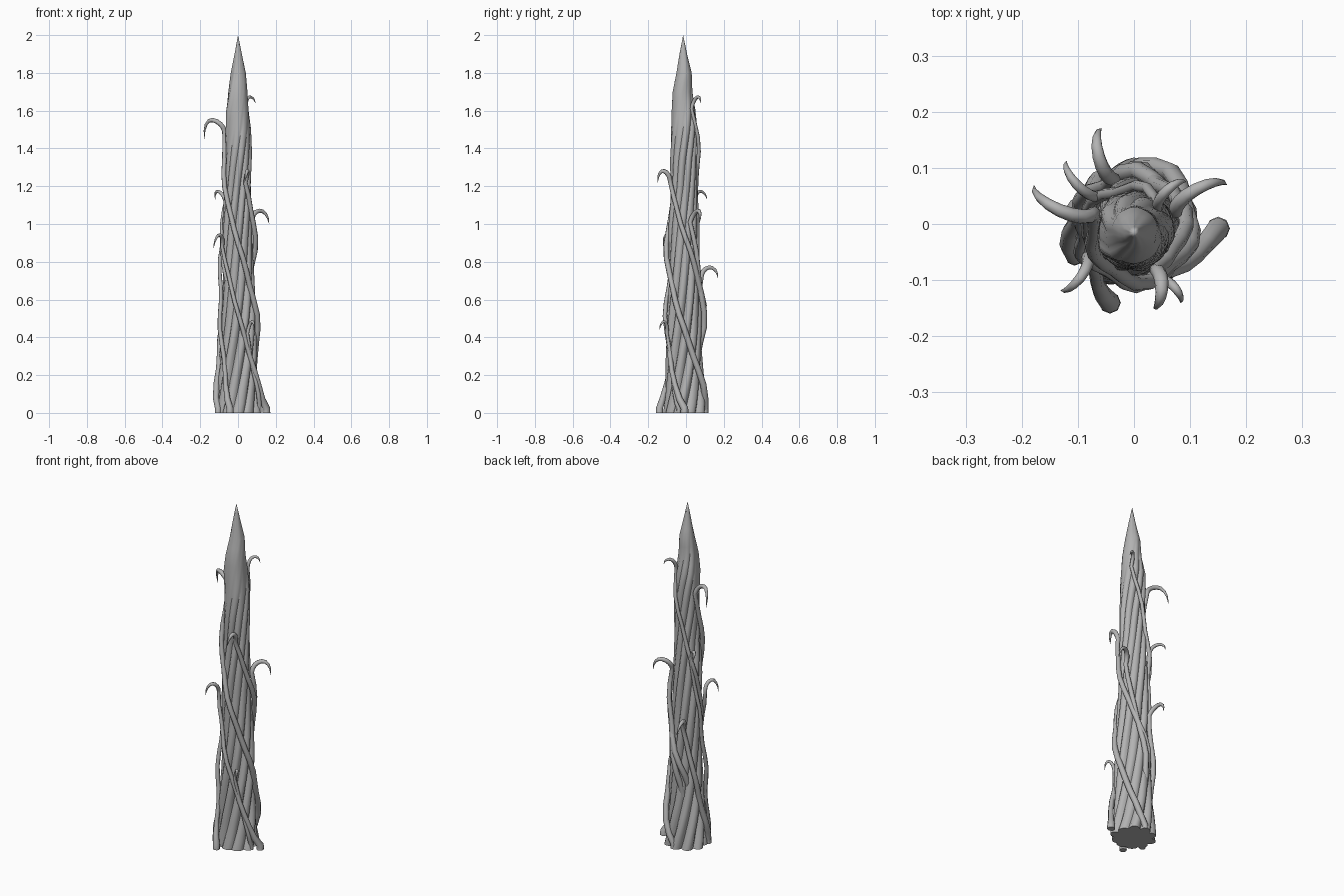
import bpy, bmesh, math, random
from mathutils import Vector

if "Cube" in bpy.data.objects:
    bpy.data.objects.remove(bpy.data.objects["Cube"])

random.seed(4)
grey = bpy.data.materials.new("bark grey")
grey.diffuse_color = (0.45, 0.45, 0.45, 1)
grey.use_nodes = True
grey.node_tree.nodes["Principled BSDF"].inputs["Base Color"].default_value = grey.diffuse_color

# Trunk outline: height, radius, centre x, centre y
OUTLINE = [(0, .12, 0, -.008), (.1, .108, 0, -.006), (.25, .098, 0, -.006), (.45, .092, 0, -.006),
           (.8, .084, 0, -.01), (1.0, .079, 0, -.01), (1.2, .069, 0, -.008), (1.35, .069, 0, -.014),
           (1.5, .068, 0, -.014), (1.6, .064, -.003, -.016), (1.7, .053, 0, -.02),
           (1.8, .041, .002, -.01), (1.9, .02, .001, -.014), (2, 0, 0, -.015)]


def outline(z):
    for a, b in zip(OUTLINE, OUTLINE[1:]):
        if z <= b[0]:
            t = (z - a[0]) / (b[0] - a[0])
            return [a[i] + (b[i] - a[i]) * t for i in (1, 2, 3)]
    return OUTLINE[-1][1:]


def finish(obj, angle):
    obj.data.materials.append(grey)
    bpy.ops.object.select_all(action='DESELECT')
    obj.select_set(True)
    bpy.context.view_layer.objects.active = obj
    bpy.ops.object.shade_smooth_by_angle(angle=math.radians(angle))


# Trunk: twisted bundle of uneven strands closing to a point
def make_trunk():
    lobes, per, rows = 10, 6, 40
    size = [random.uniform(.9, 1.06) for _ in range(lobes)]
    phase = [random.uniform(0, 6.28) for _ in range(lobes)]
    bm = bmesh.new()
    rings = []
    for j in range(rows):
        z = 2 * j / rows
        r, cx, cy = outline(z)
        depth = .17 * min(1, (2 - z) / .9)
        ring = []
        for k in range(lobes * per):
            s, u = divmod(k, per)
            bump = math.sin(math.pi * u / per)
            sway = 1 + .07 * math.sin(6 * z + phase[s]) * bump
            f = (1 - depth + depth * bump ** .7 * size[s]) * sway
            a = 2 * math.pi * k / (lobes * per) + 2.1 * z + .12 * math.sin(4 * z)
            ring.append(bm.verts.new((cx + r * f * math.cos(a), cy + r * f * math.sin(a), z)))
        rings.append(ring)
    tip = bm.verts.new((0, -.015, 2))
    n = lobes * per
    for lo, hi in zip(rings, rings[1:]):
        for k in range(n):
            bm.faces.new((lo[k], lo[(k + 1) % n], hi[(k + 1) % n], hi[k]))
    for k in range(n):
        bm.faces.new((rings[-1][k], rings[-1][(k + 1) % n], tip))
    bm.faces.new(rings[0][::-1])
    me = bpy.data.meshes.new("trunk")
    bm.to_mesh(me)
    bm.free()
    obj = bpy.data.objects.new("trunk", me)
    bpy.context.collection.objects.link(obj)
    finish(obj, 40)


# Vine: tapered tube winding up the trunk, ending in an outward hook
def make_vine(name, low, start, end, top, tip, drop, base, foot):
    pts = []
    stem = top - .07
    steps = max(8, int((stem - low) * 14))
    for i in range(steps + 1):
        t = i / steps
        z = low + (stem - low) * t
        a = math.radians(start + (end - start) * t)
        r, cx, cy = outline(z)
        d = r + .002 + .013 * math.sin(9 * z + start) ** 2
        if low == 0 and z < .22:
            d += foot * (1 - z / .22) ** 2
        if low > 0:
            d -= .03 * max(0, 1 - t / .2)          # grows out of the trunk
        width = base * (1 - .3 * t)
        if foot > 0:
            width *= 1 + .5 * max(0, 1 - z / .15)
        pts.append((Vector((cx + d * math.cos(a), cy + d * math.sin(a), z)), width))
    if low == 0:                                   # upright first piece gives a level foot
        pts.insert(1, (pts[0][0] + Vector((0, 0, .025)), pts[0][1] * .95))
    # Hook arc from the last stem point over to the tip
    p, w = pts[-1]
    q = Vector((*tip, top - drop))
    side = Vector((-(q - p).y, (q - p).x)) * .18
    crest = top - w * .8
    for i in range(1, 9):
        t = i / 8
        rise = (crest - p.z) * math.sin(min(1, t / .55) * math.pi / 2)
        fall = (crest - q.z) * max(0, (t - .55) / .45) ** 1.8
        xy = p.xy.lerp(q.xy, (1 - math.cos(math.pi * t)) / 2) + side * math.sin(math.pi * t)
        pts.append((Vector((*xy, p.z + rise - fall)), w * (1.1 - 1.04 * t ** 3)))
    cu = bpy.data.curves.new(name, 'CURVE')
    cu.dimensions = '3D'
    cu.bevel_depth = 1
    cu.bevel_resolution = 2
    cu.use_fill_caps = True
    sp = cu.splines.new('POLY')
    sp.points.add(len(pts) - 1)
    for point, (co, width) in zip(sp.points, pts):
        point.co = (*co, 1)
        point.radius = width
    obj = bpy.data.objects.new(name, cu)
    bpy.context.collection.objects.link(obj)
    bpy.ops.object.select_all(action='DESELECT')
    obj.select_set(True)
    bpy.context.view_layer.objects.active = obj
    bpy.ops.object.convert(target='MESH')
    finish(bpy.context.object, 50)


# foot height, start angle, end angle, hook top, hook tip xy, hook drop, thickness, foot spread
VINES = [
    (0, 85, -205, 1.56, (-.178, .068), .11, .017, -.012),
    (0, 205, 112, .78, (-.058, .17), .07, .017, -.012),
    (0, 252, 137, 1.18, (-.12, .112), .05, .013, .012),
    (.3, 110, 23, 1.08, (.165, .07), .08, .017, 0),
    (.7, 215, 45, 1.68, (.092, .075), .04, .013, 0),
    (0, 0, -150, .95, (-.13, -.118), .08, .014, .028),
    (.35, 135, -62, 1.29, (.035, -.15), .07, .017, 0),
    (0, -15, -62, .49, (.083, -.14), .05, .012, -.01),
]
make_trunk()
for i, v in enumerate(VINES):
    make_vine(f"vine_{i + 1}", *v)
